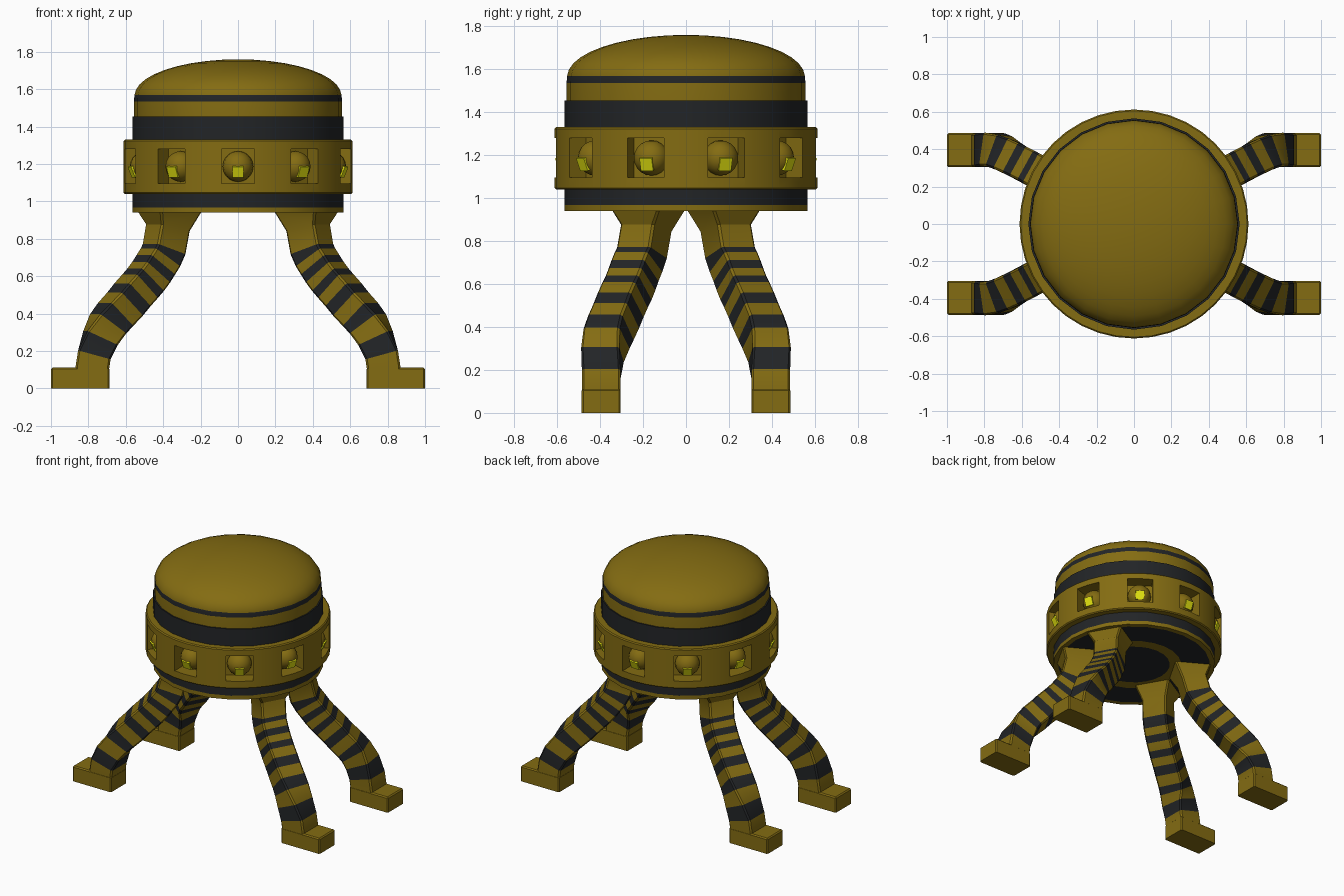
import bpy, bmesh
from math import sin, cos, pi, radians, sqrt
from mathutils import Vector, Matrix

if "Cube" in bpy.data.objects:
    bpy.data.objects.remove(bpy.data.objects["Cube"])


def material(name, rgb):
    m = bpy.data.materials.new(name)
    m.diffuse_color = (*rgb, 1)
    m.use_nodes = True
    m.node_tree.nodes["Principled BSDF"].inputs["Base Color"].default_value = m.diffuse_color
    return m


OLIVE = material("olive", (0.23, 0.15, 0.006))
DARK = material("dark", (0.016, 0.018, 0.02))
YELLOW = material("yellow", (0.8, 0.8, 0.005))


def finish(name, bm, mats, smooth=True):
    bmesh.ops.recalc_face_normals(bm, faces=bm.faces)
    me = bpy.data.meshes.new(name)
    bm.to_mesh(me)
    bm.free()
    ob = bpy.data.objects.new(name, me)
    bpy.context.collection.objects.link(ob)
    for m in mats:
        me.materials.append(m)
    if smooth:
        bpy.ops.object.select_all(action='DESELECT')
        ob.select_set(True)
        bpy.context.view_layer.objects.active = ob
        bpy.ops.object.shade_smooth_by_angle(angle=radians(32))
    return ob


def bridge(bm, a, b, mat=0):
    n = len(a)
    for i in range(n):
        j = (i + 1) % n
        bm.faces.new((a[i], a[j], b[j], b[i])).material_index = mat


def lathe(name, profile, segs, mats, closed=False):
    """profile: (radius, z, material of the span that starts here)"""
    bm = bmesh.new()
    rings = [[bm.verts.new((r * sin(2 * pi * k / segs), -r * cos(2 * pi * k / segs), z))
              for k in range(segs)] for r, z, _ in profile]
    for i in range(len(rings) - (0 if closed else 1)):
        bridge(bm, rings[i], rings[(i + 1) % len(rings)], profile[i][2])
    bmesh.ops.remove_doubles(bm, verts=bm.verts, dist=1e-5)
    return finish(name, bm, mats)


def box(bm, size, matrix):
    bmesh.ops.create_cube(bm, size=1, matrix=matrix @ Matrix.Diagonal((*size, 1)))


# Striped body with banded underside
lathe("body", [(0, .94, 1), (.25, .94, 0), (.33, .94, 1), (.53, .94, 0), (.565, .94, 0),
               (.565, .968, 1), (.565, 1.06, 1), (.5, 1.06, 0), (.5, 1.31, 1),
               (.565, 1.31, 1), (.565, 1.455, 1), (.5, 1.455, 1)], 24, [OLIVE, DARK])

# Dome lid
dome = [(.5, 1.45, 0), (.556, 1.45, 0), (.556, 1.535, 1), (.554, 1.568, 0)]
dome += [(.552 * cos(a), 1.568 + .192 * sin(a), 0)
         for a in [radians(90 * k / 10) for k in range(1, 10)]]
lathe("dome", dome + [(0, 1.76, 0)], 24, [OLIVE, DARK])

# Ring with ten square window recesses
ring = lathe("window_ring", [(.47, 1.04, 0), (.605, 1.04, 0), (.612, 1.047, 0),
                             (.612, 1.323, 0), (.605, 1.33, 0), (.47, 1.33, 0)],
             40, [OLIVE], closed=True)
turns = [Matrix.Rotation(2 * pi * k / 10, 4, 'Z') for k in range(10)]
bm = bmesh.new()
for t in turns:
    box(bm, (.178, .2, .185), t @ Matrix.Translation((0, -.61, 1.188)))
cutter = finish("window_cutter", bm, [OLIVE], False)
cutter.hide_render = True
cutter.hide_set(True)
cut = ring.modifiers.new("windows", 'BOOLEAN')
cut.object = cutter
cut.solver = 'EXACT'

# Eyes in the windows and their glowing lenses
eyes, lenses = bmesh.new(), bmesh.new()
for t in turns:
    place = t @ Matrix.Translation((0, -.522, 1.187))
    bmesh.ops.create_uvsphere(eyes, u_segments=16, v_segments=10, radius=.082, matrix=place)
    box(lenses, (.06, .02, .062), place @ Matrix.Rotation(radians(22), 4, 'X')
        @ Matrix.Translation((0, -.073, 0)))
finish("eyes", eyes, [OLIVE])
finish("eye_lenses", lenses, [YELLOW], False)

# Leg path: x, y, z, yaw in degrees, section side
PATH = [(.78, .395, 0, 0, .18), (.779, .395, .11, 0, .18),
        (.768, .395, .18, 0, .18), (.735, .389, .27, 8, .18),
        (.695, .37, .345, 20, .18), (.655, .35, .395, 26, .18),
        (.605, .325, .45, 28, .18), (.565, .305, .50, 29, .18),
        (.525, .285, .545, 29, .18), (.495, .268, .58, 29, .18),
        (.465, .252, .62, 29, .18), (.44, .238, .66, 29, .18),
        (.415, .222, .70, 29, .18), (.395, .205, .745, 29, .18),
        (.375, .185, .86, 30, .18), (.365, .175, .945, 30, .256)]
bm = bmesh.new()
rings = []
for i, (x, y, z, yaw, side) in enumerate(PATH):
    p, q = PATH[max(i - 1, 0)], PATH[min(i + 1, len(PATH) - 1)]
    tan = Vector(q[:3]) - Vector(p[:3])
    if i in (0, len(PATH) - 1):
        tan = Vector((0, 0, 1))
    u = Vector((cos(radians(yaw)), sin(radians(yaw)), 0))
    w = Vector((-u.y, u.x, 0))
    t = (u * tan.dot(u) + Vector((0, 0, tan.z))).normalized()
    n = w.cross(t)
    h, c = side / 2, side / 2 - .01
    shape = [(h, -c), (h, c), (c, h), (-c, h), (-h, c), (-h, -c), (-c, -h), (c, -h)]
    rings.append([bm.verts.new(Vector((x, y, z)) + n * a + w * b) for a, b in shape])
for i in range(len(rings) - 1):
    bridge(bm, rings[i], rings[i + 1], 1 if i in (2, 4, 6, 8, 10, 12) else 0)
bm.faces.new(rings[0])
bm.faces.new(rings[-1])
legs = finish("legs", bm, [OLIVE, DARK])

# Feet
bm = bmesh.new()
box(bm, (.312, .182, .112), Matrix.Translation((.844, .395, .056)))
bmesh.ops.bevel(bm, geom=[e for e in bm.edges if max(v.co.z for v in e.verts) > .1],
                offset=.008, segments=1, affect='EDGES')
feet = finish("feet", bm, [OLIVE], False)

# Mirror to all four corners
for ob in (legs, feet):
    m = ob.modifiers.new("mirror", 'MIRROR')
    m.use_axis = (True, True, False)
    m.use_mirror_merge = False
